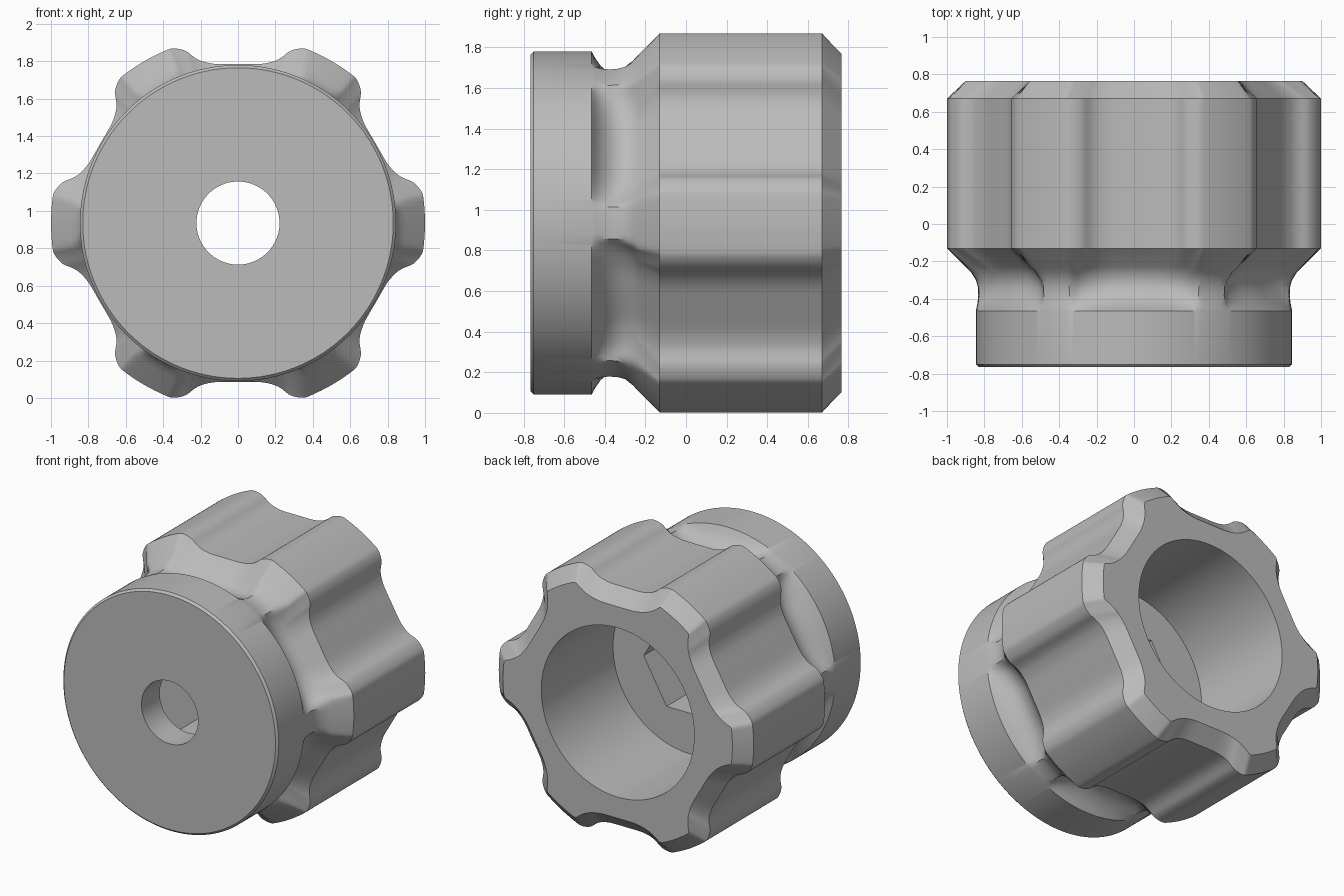
import bpy
import bmesh
import math
from mathutils import Vector

cube = bpy.data.objects.get("Cube")
if cube:
    bpy.data.objects.remove(cube, do_unlink=True)

CENTRE_Z = 0.935
DISC_R = 0.845

# Half of one grip lobe, from tip centre to valley centre
HALF_LOBE = [Vector(p) for p in (
    (0.993, -0.12), (1, 0), (0.993, 0.12), (0.98, 0.17), (0.938, 0.217),
    (0.886, 0.24), (0.85, 0.262), (0.813, 0.3), (0.785, 0.34),
    (0.736, 0.425), (0.687, 0.51))]


def smooth_points(pts, steps=4):
    """Catmull-Rom curve through all but the first and last points."""
    out = []
    for a, b, c, d in zip(pts, pts[1:], pts[2:], pts[3:]):
        for i in range(steps):
            t = i / steps
            out.append(0.5 * (2 * b + (c - a) * t + (2 * a - 5 * b + 4 * c - d) * t ** 2
                              + (3 * b - a - 3 * c + d) * t ** 3))
    out.append(pts[-2])
    return out


half = smooth_points(HALF_LOBE)
angles = [math.atan2(p.y, p.x) for p in half]
angles[0], angles[-1] = 0, math.pi / 6
radii = [p.length for p in half]


def full_ring(rs):
    """Mirror and repeat a half lobe of radii into (angle, radius) pairs."""
    out = []
    for k in range(6):
        base = k * math.pi / 3
        out += [(base + a, r) for a, r in zip(angles, rs)]
        out += [(base + math.pi / 3 - a, r)
                for a, r in list(zip(angles, rs))[-2:0:-1]]
    return out


outline = [Vector((r * math.cos(a), r * math.sin(a))) for a, r in full_ring(radii)]


def inset(dist):
    """Radii of the lobed outline moved inward by dist."""
    if dist == 0:
        return radii
    result = []
    for a, r in zip(angles, radii):
        direction = Vector((math.cos(a), math.sin(a)))
        low, high = 0.4, r
        for _ in range(16):
            mid = (low + high) / 2
            p = direction * mid
            if min((p - q).length_squared for q in outline) >= dist * dist:
                low = mid
            else:
                high = mid
        result.append(low)
    return result


def circle(r):
    return [r] * len(angles)


def hexagon(r):
    apothem = r * math.cos(math.pi / 6)
    return [apothem / math.cos(math.pi / 6 - a) for a in angles]


def neck(dist, blend):
    """Inset outline blended towards the round collar."""
    return [r * (1 - blend) + DISC_R * blend for r in inset(dist)]


# Closed loop of sections: bore, lobed grip, neck, collar, hole, hex pocket
sections = [
    (-0.04, circle(0.6)),
    (0.765, circle(0.6)),
    (0.765, inset(0.1)),
    (0.67, inset(0)),
    (-0.13, inset(0)),
    (-0.23, inset(0.1)),
    (-0.26, neck(0.128, 0.07)),
    (-0.30, neck(0.155, 0.16)),
    (-0.34, neck(0.17, 0.25)),
    (-0.38, neck(0.175, 0.38)),
    (-0.42, neck(0.175, 0.58)),
    (-0.445, neck(0.17, 0.78)),
    (-0.465, circle(DISC_R)),
    (-0.75, circle(DISC_R)),
    (-0.765, circle(0.83)),
    (-0.765, circle(0.222)),
    (-0.56, circle(0.222)),
    (-0.56, hexagon(0.36)),
    (-0.04, hexagon(0.36)),
]

bm = bmesh.new()
rings = [[bm.verts.new((r * math.cos(a), y, CENTRE_Z + r * math.sin(a)))
          for a, r in full_ring(rs)] for y, rs in sections]
count = len(rings[0])
for i, ring in enumerate(rings):
    following = rings[(i + 1) % len(rings)]
    for j in range(count):
        k = (j + 1) % count
        bm.faces.new((ring[j], ring[k], following[k], following[j]))
bmesh.ops.recalc_face_normals(bm, faces=bm.faces)

mesh = bpy.data.meshes.new("grip_knob")
bm.to_mesh(mesh)
bm.free()
knob = bpy.data.objects.new("grip_knob", mesh)
bpy.context.collection.objects.link(knob)

# Single plain grey finish
grey = bpy.data.materials.new("plain_grey")
grey.use_nodes = True
colour = (0.5, 0.5, 0.5, 1)
grey.diffuse_color = colour
grey.node_tree.nodes["Principled BSDF"].inputs["Base Color"].default_value = colour
mesh.materials.append(grey)

bpy.ops.object.select_all(action="DESELECT")
knob.select_set(True)
bpy.context.view_layer.objects.active = knob
bpy.ops.object.shade_smooth_by_angle(angle=math.radians(30))
